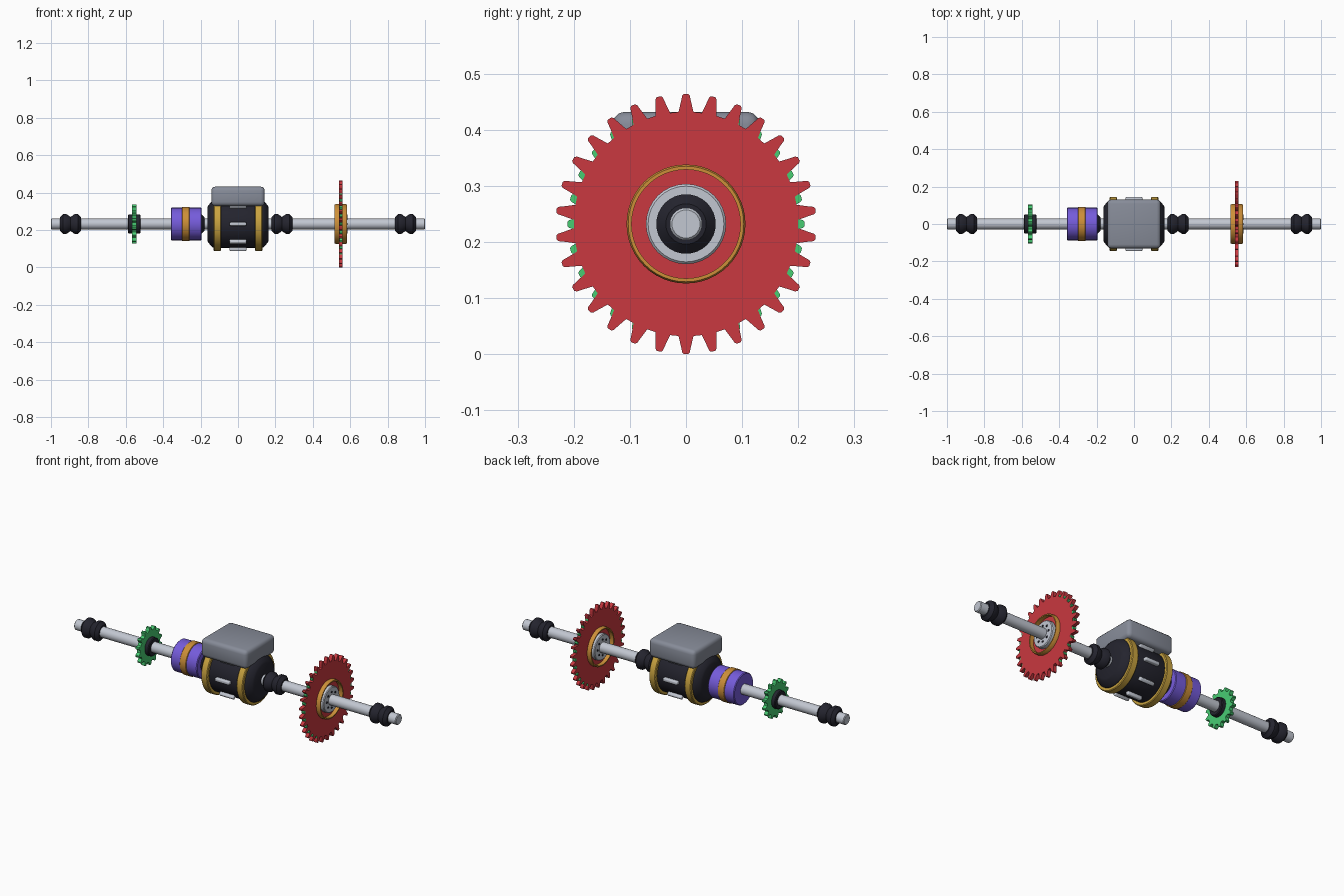
import bpy, bmesh, math
from mathutils import Matrix, Vector

cube = bpy.data.objects.get("Cube")
if cube:
    bpy.data.objects.remove(cube)

AXIS_Z = 0.232


def material(name, *srgb):
    rgba = [c / 12.92 if c < 0.04 else ((c + 0.055) / 1.055) ** 2.4 for c in srgb] + [1]
    mat = bpy.data.materials.new(name)
    mat.use_nodes = True
    mat.diffuse_color = rgba
    node = next(n for n in mat.node_tree.nodes if n.type == 'BSDF_PRINCIPLED')
    node.inputs["Base Color"].default_value = rgba
    return mat


RED = material("red", 0.79, 0.22, 0.25)
GREEN = material("green", 0.28, 0.80, 0.45)
PURPLE = material("purple", 0.46, 0.36, 0.86)
GOLD = material("gold", 0.79, 0.64, 0.25)
BRONZE = material("bronze", 0.80, 0.56, 0.22)
BLACK = material("black", 0.14, 0.14, 0.18)
GREY = material("grey", 0.53, 0.55, 0.60)
SILVER = material("silver", 0.76, 0.78, 0.82)


def finish(name, bm, mat, x=0.0, angle=35):
    bmesh.ops.recalc_face_normals(bm, faces=bm.faces)
    mesh = bpy.data.meshes.new(name)
    bm.to_mesh(mesh)
    bm.free()
    mesh.materials.append(mat)
    mesh.polygons.foreach_set("use_smooth", [True] * len(mesh.polygons))
    mesh.set_sharp_from_angle(angle=math.radians(angle))
    obj = bpy.data.objects.new(name, mesh)
    obj.location = (x, 0, AXIS_Z)
    bpy.context.collection.objects.link(obj)
    return obj


def lathe(name, profile, mat, x=0.0, sides=32, closed=False):
    """Revolve (x, radius) points around the axle; open profiles get end caps."""
    bm = bmesh.new()
    rings = [[bm.verts.new((px, r * math.sin(t), r * math.cos(t)))
              for t in (math.tau * i / sides for i in range(sides))]
             for px, r in profile]
    pairs = list(zip(rings, rings[1:]))
    if closed:
        pairs.append((rings[-1], rings[0]))
    else:
        bm.faces.new(rings[0])
        bm.faces.new(rings[-1])
    for a, b in pairs:
        for i in range(sides):
            j = (i + 1) % sides
            bm.faces.new((a[i], a[j], b[j], b[i]))
    return finish(name, bm, mat, x)


def drum(name, half, r, mat, x=0.0, bevel=0.004, sides=32):
    return lathe(name, [(-half, r - bevel), (bevel - half, r),
                        (half - bevel, r), (half, r - bevel)], mat, x, sides)


def gear(name, teeth, root, tip, half, mat, x):
    """Toothed plate: each tooth follows (pitch fraction, height fraction)."""
    shape = [(-0.32, 0), (-0.2, 0.55), (-0.14, 0.9), (-0.08, 1),
             (0.08, 1), (0.14, 0.9), (0.2, 0.55), (0.32, 0)]
    bm = bmesh.new()
    outline = []
    for k in range(teeth):
        for pitch, height in shape:
            t = math.tau * (k + pitch) / teeth
            r = root + (tip - root) * height
            outline.append(bm.verts.new((-half, r * math.sin(t), r * math.cos(t))))
    face = bm.faces.new(outline)
    grown = bmesh.ops.extrude_face_region(bm, geom=[face], use_keep_orig=True)
    moved = [v for v in grown["geom"] if isinstance(v, bmesh.types.BMVert)]
    bmesh.ops.translate(bm, verts=moved, vec=(2 * half, 0, 0))
    return finish(name, bm, mat, x)


def rounded_box(name, size, centre, bevel, mat, turn=0.0):
    bm = bmesh.new()
    place = (Matrix.Rotation(turn, 4, 'X') @ Matrix.Translation(Vector(centre))
             @ Matrix.Diagonal((*size, 1)))
    bmesh.ops.create_cube(bm, size=1, matrix=place)
    bmesh.ops.bevel(bm, geom=bm.edges[:], offset=bevel, segments=3,
                    profile=0.5, affect='EDGES')
    return finish(name, bm, mat)


# Axle running the full length
drum("axle", 1.0, 0.029, SILVER)

# Double-bulged rubber joints
boot = [(-0.056, 0.036), (-0.04, 0.053), (-0.022, 0.053), (0, 0.038),
        (0.022, 0.053), (0.04, 0.053), (0.056, 0.036)]
for side, x in (("left", 1), ("right", -1)):
    lathe(f"outer_joint_{side}", boot, BLACK, 0.895 * x)
    lathe(f"inner_joint_{side}", boot, BLACK, 0.235 * x)

# Motor housing with clamp bands and cooling bars
housing = [(0.163, 0.09), (0.158, 0.1), (0.14, 0.122), (0.13, 0.127)]
lathe("motor_housing", [(-x, r) for x, r in housing] + housing[::-1], BLACK, sides=48)
for side, x in (("left", 1), ("right", -1)):
    drum(f"motor_band_{side}", 0.02, 0.144, GOLD, 0.11 * x, sides=48)
for i in range(8):
    rounded_box(f"cooling_bar_{i + 1}", (0.09, 0.02, 0.03), (0, 0, 0.13),
                0.006, SILVER, math.tau * i / 8)

# Control box on top of the motor
rounded_box("control_box", (0.286, 0.262, 0.104), (0, 0, 0.148), 0.022, GREY)

# Clutch drum beside the motor
drum("clutch_drum", 0.082, 0.087, PURPLE, -0.277)
drum("clutch_band", 0.02, 0.091, BRONZE, -0.28, 0.002)

# Small sprocket
gear("small_sprocket", 14, 0.087, 0.105, 0.011, GREEN, -0.555)
drum("small_sprocket_hub", 0.034, 0.05, BLACK, -0.555)

# Large sprocket with a second toothed plate inside it
gear("large_sprocket", 30, 0.2, 0.232, 0.01, RED, 0.55)
gear("inner_sprocket", 28, 0.19, 0.211, 0.0085, GREEN, 0.55)
lathe("guard_ring", [(-0.033, 0.097), (-0.033, 0.103), (-0.028, 0.106), (0.028, 0.106),
                     (0.033, 0.103), (0.033, 0.097)], BRONZE, 0.55, 48, closed=True)
drum("large_sprocket_hub", 0.032, 0.0715, SILVER, 0.55)

# Bolts on both faces of the large hub
bm = bmesh.new()
for i in range(8):
    spin = Matrix.Rotation(math.tau * i / 8, 4, 'X')
    bmesh.ops.create_cone(
        bm, cap_ends=True, segments=8, radius1=0.006, radius2=0.006, depth=0.07,
        matrix=spin @ Matrix.Translation((0, 0, 0.044)) @ Matrix.Rotation(math.pi / 2, 4, 'Y'))
finish("hub_bolts", bm, BLACK, 0.55)
